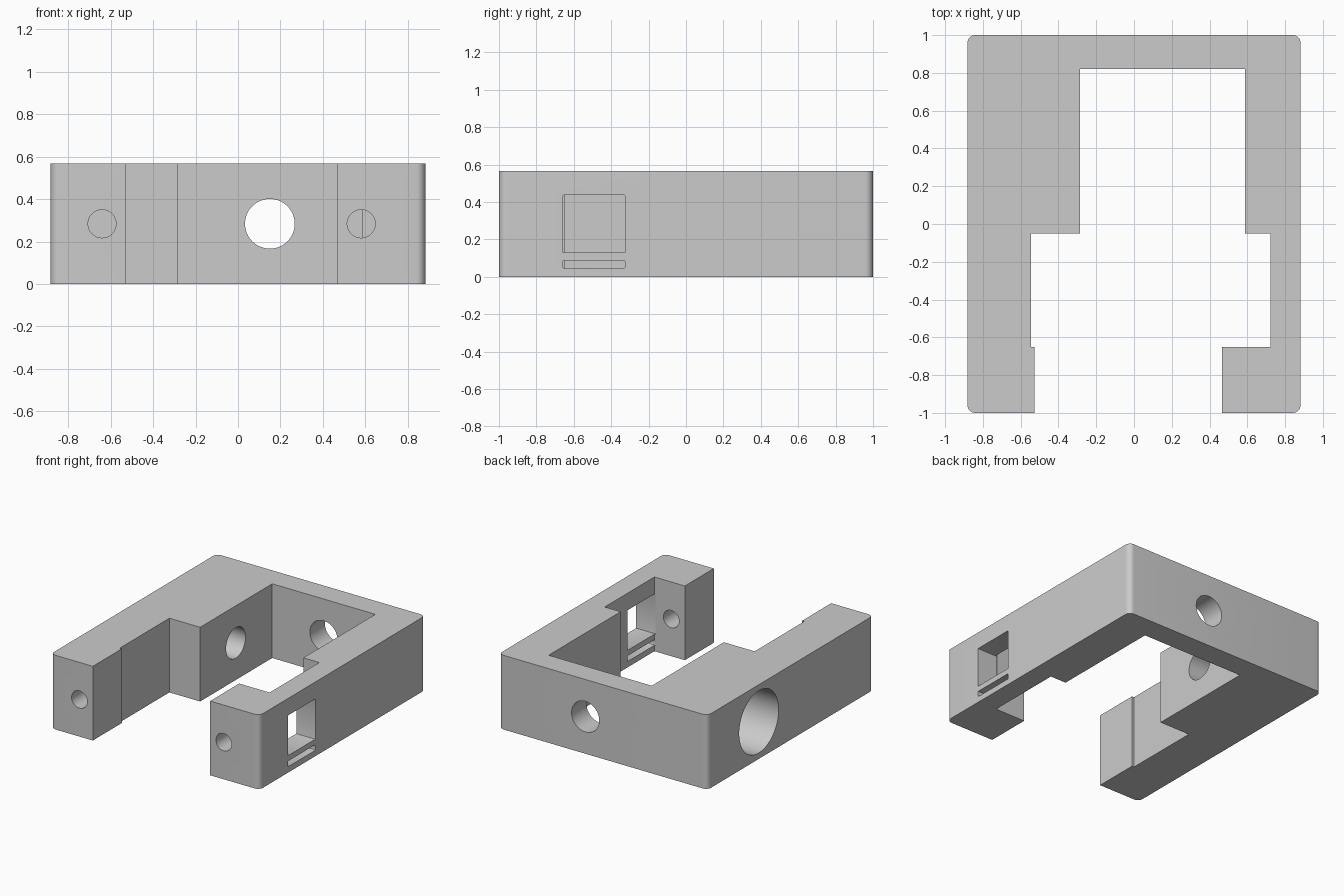
import bpy, bmesh, math
from mathutils import Matrix, Vector

cube = bpy.data.objects.get("Cube")
if cube:
    bpy.data.objects.remove(cube)

W, H = 0.882, 0.567
MID = H / 2

grey = bpy.data.materials.new("light grey plastic")
grey.use_nodes = True
grey.diffuse_color = (0.6, 0.6, 0.6, 1)
grey.node_tree.nodes["Principled BSDF"].inputs["Base Color"].default_value = (0.6, 0.6, 0.6, 1)


def add_object(name, bm):
    bmesh.ops.recalc_face_normals(bm, faces=bm.faces[:])
    mesh = bpy.data.meshes.new(name)
    bm.to_mesh(mesh)
    bm.free()
    mesh.materials.append(grey)
    ob = bpy.data.objects.new(name, mesh)
    bpy.context.collection.objects.link(ob)
    return ob


def cylinder_cutter(name, axis, start, end, centre, radius):
    """Round hole along x or y between two positions on that axis."""
    bm = bmesh.new()
    mid, length = (start + end) / 2, abs(end - start)
    if axis == "X":
        turn, pos = Matrix.Rotation(math.pi / 2, 4, "Y"), Vector((mid, centre, MID))
    else:
        turn, pos = Matrix.Rotation(math.pi / 2, 4, "X"), Vector((centre, mid, MID))
    bmesh.ops.create_cone(bm, cap_ends=True, segments=64, radius1=radius, radius2=radius,
                          depth=length, matrix=Matrix.Translation(pos) @ turn)
    return add_object(name, bm)


def box_cutter(name, low, high, rounding):
    """Rectangular opening along x with slightly rounded corners."""
    low, high = Vector(low), Vector(high)
    bm = bmesh.new()
    bmesh.ops.create_cube(bm, size=1, matrix=Matrix.Translation((low + high) / 2)
                          @ Matrix.Diagonal((high - low).to_4d()))
    along = [e for e in bm.edges if abs(e.verts[0].co.x - e.verts[1].co.x) > 0.01]
    bmesh.ops.bevel(bm, geom=along, offset=rounding, segments=3, profile=0.5, affect="EDGES")
    return add_object(name, bm)


# Stepped U-shaped outline, extruded to full height
outline = [(-W, -1), (-0.527, -1), (-0.527, -0.65), (-0.545, -0.65), (-0.545, -0.05),
           (-0.285, -0.05), (-0.285, 0.82), (0.587, 0.82), (0.587, -0.05), (0.722, -0.05),
           (0.722, -0.65), (0.465, -0.65), (0.465, -1), (W, -1), (W, 1), (-W, 1)]
bm = bmesh.new()
base = bm.faces.new([bm.verts.new((x, y, 0)) for x, y in outline])
top = bmesh.ops.extrude_face_region(bm, geom=[base])
bmesh.ops.translate(bm, vec=(0, 0, H), verts=[v for v in top["geom"] if isinstance(v, bmesh.types.BMVert)])

# Rounded outer corners
corners = [e for e in bm.edges
           if all(abs(v.co.x) > W - 0.001 and abs(v.co.y) > 0.999 for v in e.verts)
           and abs(e.verts[0].co.z - e.verts[1].co.z) > 0.1]
bmesh.ops.bevel(bm, geom=corners, offset=0.042, segments=8, profile=0.5, affect="EDGES")
frame = add_object("bracket_frame", bm)

# Holes, counterbore, window and slot
cutters = [
    cylinder_cutter("back_hole_cutter", "Y", 0.7, 1.1, 0.15, 0.117),
    cylinder_cutter("side_hole_cutter", "X", -0.7, -0.2, 0.38, 0.117),
    cylinder_cutter("side_counterbore_cutter", "X", -1.0, -0.47, 0.38, 0.238),
    cylinder_cutter("right_arm_hole_cutter", "Y", -1.1, -0.65, -0.64, 0.066),
    cylinder_cutter("left_arm_hole_cutter", "Y", -1.1, -0.55, 0.58, 0.066),
    box_cutter("window_cutter", (0.715, -0.657, 0.13), (1.0, -0.327, 0.437), 0.003),
    box_cutter("slot_cutter", (0.715, -0.657, 0.045), (1.0, -0.327, 0.088), 0.007),
]
for cutter in cutters:
    mod = frame.modifiers.new(cutter.name, "BOOLEAN")
    mod.operation = "DIFFERENCE"
    mod.solver = "EXACT"
    mod.object = cutter

# Bake the cuts, then drop the cutters
bpy.ops.object.select_all(action="DESELECT")
frame.select_set(True)
bpy.context.view_layer.objects.active = frame
for cutter in cutters:
    bpy.ops.object.modifier_apply(modifier=cutter.name)
    bpy.data.objects.remove(cutter)

bpy.ops.object.shade_smooth_by_angle(angle=math.radians(30))
